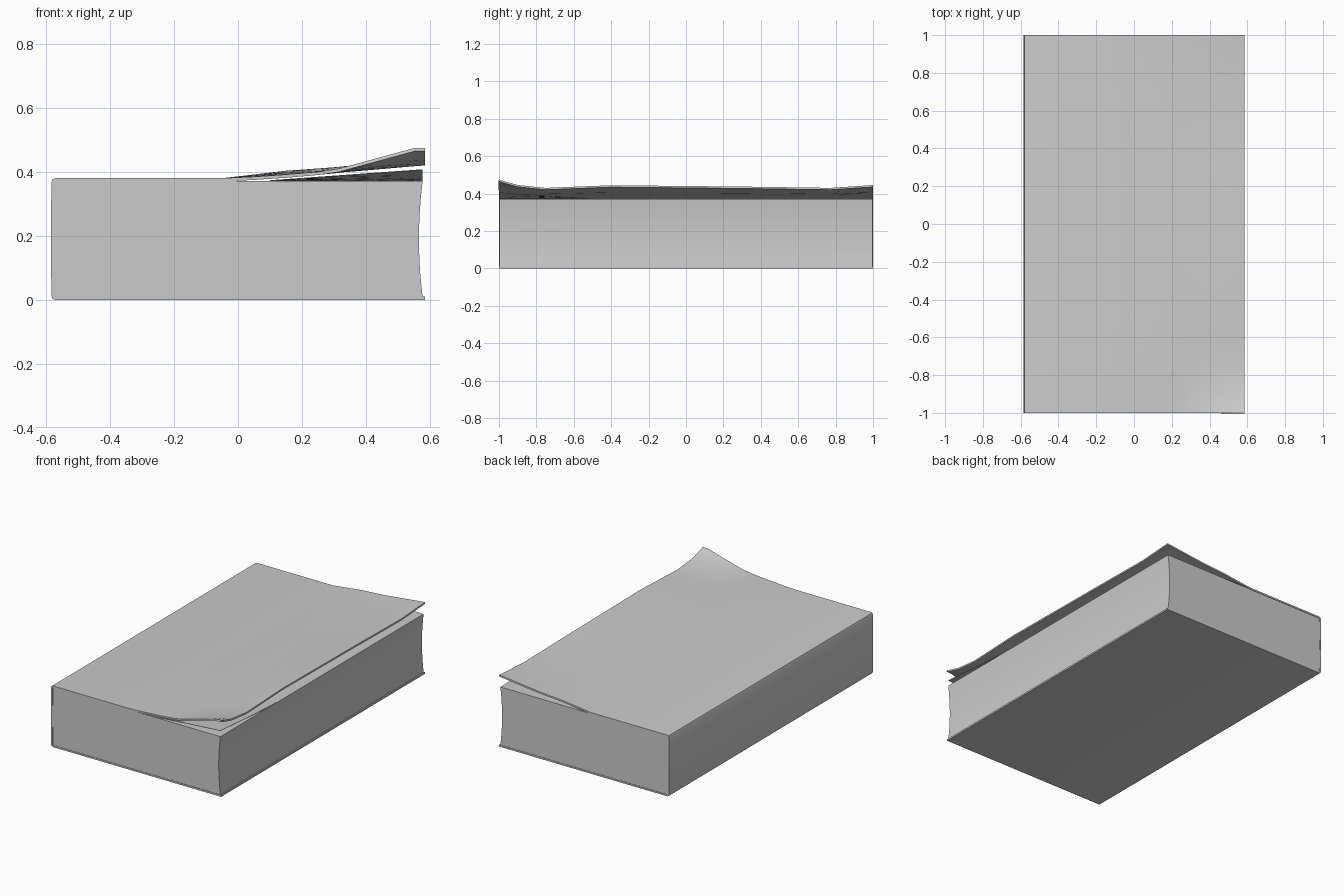
import bpy

if "Cube" in bpy.data.objects:
    bpy.data.objects.remove(bpy.data.objects["Cube"], do_unlink=True)

grey = bpy.data.materials.new("plain grey")
grey.use_nodes = True
colour = (0.6, 0.6, 0.6, 1)
grey.diffuse_color = colour
grey.node_tree.nodes["Principled BSDF"].inputs["Base Color"].default_value = colour


def make(name, verts, faces):
    mesh = bpy.data.meshes.new(name)
    mesh.from_pydata(verts, [], faces)
    mesh.materials.append(grey)
    obj = bpy.data.objects.new(name, mesh)
    bpy.context.collection.objects.link(obj)
    return obj


def select(obj):
    bpy.ops.object.select_all(action='DESELECT')
    obj.select_set(True)
    bpy.context.view_layer.objects.active = obj


def sheet(name, rows, thickness):
    """Skin a list of equal-length point rows and thicken it inwards."""
    n = len(rows[0])
    faces = [(i * n + j, i * n + j + 1, (i + 1) * n + j + 1, (i + 1) * n + j)
             for i in range(len(rows) - 1) for j in range(n - 1)]
    obj = make(name, [p for row in rows for p in row], faces)
    mod = obj.modifiers.new("thickness", 'SOLIDIFY')
    mod.thickness = thickness
    mod.offset = -1
    select(obj)
    bpy.ops.object.modifier_apply(modifier=mod.name)
    bpy.ops.object.shade_smooth_by_angle(angle=0.6)
    return obj


def lerp(a, b, t):
    return a + (b - a) * t


# Cover: bottom board, rounded spine and a warped top board in one sheet
EDGE = 0.584
wrap = [(EDGE, 0), (-0.572, 0), (-0.579, 0.003), (-0.583, 0.012), (-0.585, 0.19),
        (-0.583, 0.368), (-0.579, 0.377), (-0.572, 0.38), (-0.05, 0.38)]
# x position, share of lift at the curled corner, share of lift elsewhere
curl = [(0.05, 0.05, 0.18), (0.15, 0.12, 0.36), (0.25, 0.21, 0.47), (0.31, 0.3, 0.54),
        (0.43, 0.64, 0.74), (0.55, 0.98, 0.95), (EDGE, 0.99, 1.0)]
# y position and lift of the free edge
lifts = [(-1, 0.096), (-0.95, 0.08), (-0.9, 0.066), (-0.82, 0.057), (-0.75, 0.05),
         (-0.6, 0.056), (-0.4, 0.064), (0.3, 0.057), (0.77, 0.05), (1, 0.065)]
rows = []
for y, lift in lifts:
    corner = max(0, (-0.75 - y) / 0.25)
    profile = wrap + [(x, 0.38 + lift * lerp(b, a, corner)) for x, a, b in curl]
    rows.append([(x, y, z) for x, z in profile])
sheet("cover", rows, 0.01)

# Page block with a hollow fore edge
LOW, HIGH, STEPS = 0.009, 0.371, 10
section = [(-0.577, HIGH), (-0.577, LOW)]
for k in range(STEPS + 1):
    t = k / STEPS
    section.append((0.577 - 0.046 * t * (1 - t), lerp(LOW, HIGH, t)))
n = len(section)
verts = [(x, y, z) for y in (-0.997, 0.997) for x, z in section]
faces = [tuple(range(n)), tuple(reversed(range(n, 2 * n)))]
faces += [(j, j + n, (j + 1) % n + n, (j + 1) % n) for j in range(n)]
pages = make("page_block", verts, faces)

# Wedge-shaped gaps between the pages at two corners
for side, x, y, z, half in ((-1, 0.37, 0.79, 0.19, 0.013), (1, 0.47, 0.75, 0.081, 0.012)):
    points = [(x, side, z + 0.002), (0.572, side * y, z + 0.002),
              (0.61, side * 1.04, z + half), (0.61, side * 1.04, z - half)]
    tetra = [(0, 1, 2), (0, 3, 1), (1, 3, 2), (0, 2, 3)]
    if side > 0:
        tetra = [f[::-1] for f in tetra]
    cutter = make("gap_cutter", points, tetra)
    cutter.hide_render = True
    mod = pages.modifiers.new("gap", 'BOOLEAN')
    mod.operation = 'DIFFERENCE'
    mod.solver = 'EXACT'
    mod.object = cutter
    select(pages)
    bpy.ops.object.modifier_apply(modifier=mod.name)
    bpy.data.objects.remove(cutter, do_unlink=True)
select(pages)
bpy.ops.object.shade_smooth_by_angle(angle=0.4)

# Loose first page lifting at the front corner
rows = []
for i in range(7):
    v = i / 6
    rows.append([(lerp(0.1, 0.577, u / 6), lerp(-0.997, -0.45, v),
                  0.374 + 0.034 * (u / 6) * (1 - v) ** 1.3) for u in range(7)])
sheet("loose_page", [row[::-1] for row in rows][::-1], 0.002)
